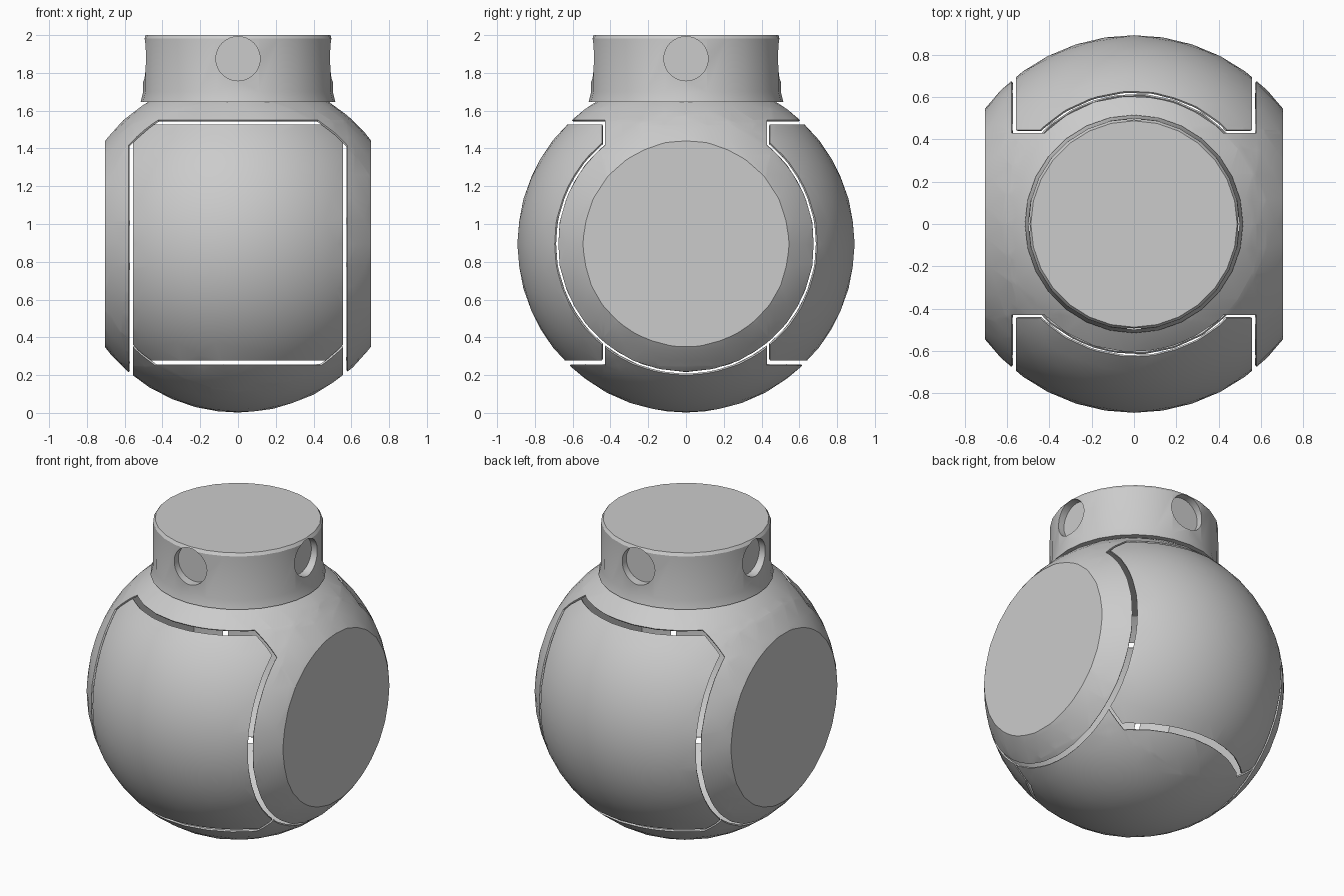
import bpy, bmesh
from math import pi
from mathutils import Vector, Matrix

cube = bpy.data.objects.get("Cube")
if cube:
    bpy.data.objects.remove(cube)

R, C = 0.893, 0.895          # ball radius and centre height
FLAT = 0.705                 # flat side faces
INNER_X, PANEL_X = 0.58, 0.557
BAND_Y, PANEL_Y = 0.43, 0.445
LOW, PANEL_LOW, PANEL_TOP, HIGH = 0.25, 0.278, 1.528, 1.55

grey = bpy.data.materials.new("light_grey")
grey.use_nodes = True
grey.diffuse_color = (0.6, 0.6, 0.6, 1)
grey.node_tree.nodes["Principled BSDF"].inputs["Base Color"].default_value = (0.6, 0.6, 0.6, 1)


def make_object(name, bm):
    mesh = bpy.data.meshes.new(name)
    bmesh.ops.recalc_face_normals(bm, faces=bm.faces)
    bm.to_mesh(mesh)
    bm.free()
    ob = bpy.data.objects.new(name, mesh)
    mesh.materials.append(grey)
    bpy.context.collection.objects.link(ob)
    return ob


def finish(ob):
    """Apply the modifiers, then smooth while keeping edges sharp."""
    bpy.ops.object.select_all(action='DESELECT')
    ob.select_set(True)
    bpy.context.view_layer.objects.active = ob
    for mod in list(ob.modifiers):
        bpy.ops.object.modifier_apply(modifier=mod.name)
    bpy.ops.object.shade_smooth_by_angle(angle=pi / 6)


def cut(bm, co, no, trim=False):
    geom = bm.verts[:] + bm.edges[:] + bm.faces[:]
    res = bmesh.ops.bisect_plane(bm, geom=geom, dist=1e-5, plane_co=co,
                                 plane_no=no, clear_outer=trim)
    if trim:
        edges = [g for g in res["geom_cut"] if isinstance(g, bmesh.types.BMEdge)]
        bmesh.ops.contextual_create(bm, geom=edges)


def shell(name, keep):
    """Thin piece of the ball made of the faces that pass the rule."""
    bm = bmesh.new()
    bmesh.ops.create_icosphere(bm, subdivisions=4, radius=R,
                               matrix=Matrix.Translation((0, 0, C)))
    for s in (-1, 1):
        cut(bm, (s * FLAT, 0, 0), (s, 0, 0), trim=True)
        for x in (INNER_X, PANEL_X):
            cut(bm, (s * x, 0, 0), (1, 0, 0))
        for y in (BAND_Y, PANEL_Y):
            cut(bm, (0, s * y, 0), (0, 1, 0))
    for z in (LOW, PANEL_LOW, PANEL_TOP, HIGH):
        cut(bm, (0, 0, z), (0, 0, 1))
    drop = []
    for f in bm.faces:
        c = f.calc_center_median()
        if not keep(abs(c.x), c.y, c.z):
            drop.append(f)
    bmesh.ops.delete(bm, geom=drop, context='FACES')
    ob = make_object(name, bm)
    mod = ob.modifiers.new("thickness", 'SOLIDIFY')
    mod.thickness = 0.01
    mod.offset = -1
    finish(ob)


# Body: both cheeks joined across the top
shell("body_shell", lambda x, y, z: x > INNER_X or z > HIGH
      or (z > C and abs(y) < BAND_Y))

# Front and back panels
for name, s in (("front_panel", -1), ("back_panel", 1)):
    shell(name, lambda x, y, z, s=s: x < PANEL_X and s * y > PANEL_Y
          and PANEL_LOW < z < PANEL_TOP)

# Bottom cap with small raised corners
shell("bottom_cap", lambda x, y, z: x < PANEL_X
      and (z < LOW or (z < C and abs(y) < BAND_Y)))

# Neck, turned from a profile
bm = bmesh.new()
profile = [(0, 1.645), (0.516, 1.645), (0.502, 1.7), (0.5, 1.982), (0.488, 2.0), (0, 2.0)]
verts = [bm.verts.new((r, 0, z)) for r, z in profile]
edges = [bm.edges.new(pair) for pair in zip(verts, verts[1:])]
bmesh.ops.spin(bm, geom=verts + edges, cent=(0, 0, 0), axis=(0, 0, 1),
               angle=2 * pi, steps=28)
bmesh.ops.remove_doubles(bm, verts=bm.verts, dist=1e-4)
neck = make_object("neck", bm)

# Four round recesses in the neck
cutters = []
for i in range(4):
    bm = bmesh.new()
    turn = Matrix.Rotation(i * pi / 2, 4, 'Z')
    place = turn @ Matrix.Translation((0.545, 0, 1.875)) @ Matrix.Rotation(pi / 2, 4, 'Y')
    bmesh.ops.create_cone(bm, cap_ends=True, segments=32, radius1=0.117,
                          radius2=0.117, depth=0.2, matrix=place)
    cutter = make_object("recess_cutter", bm)
    cutter.hide_render = True
    cutters.append(cutter)
    mod = neck.modifiers.new("recess", 'BOOLEAN')
    mod.operation = 'DIFFERENCE'
    mod.solver = 'EXACT'
    mod.object = cutter
finish(neck)
for cutter in cutters:
    bpy.data.objects.remove(cutter)
